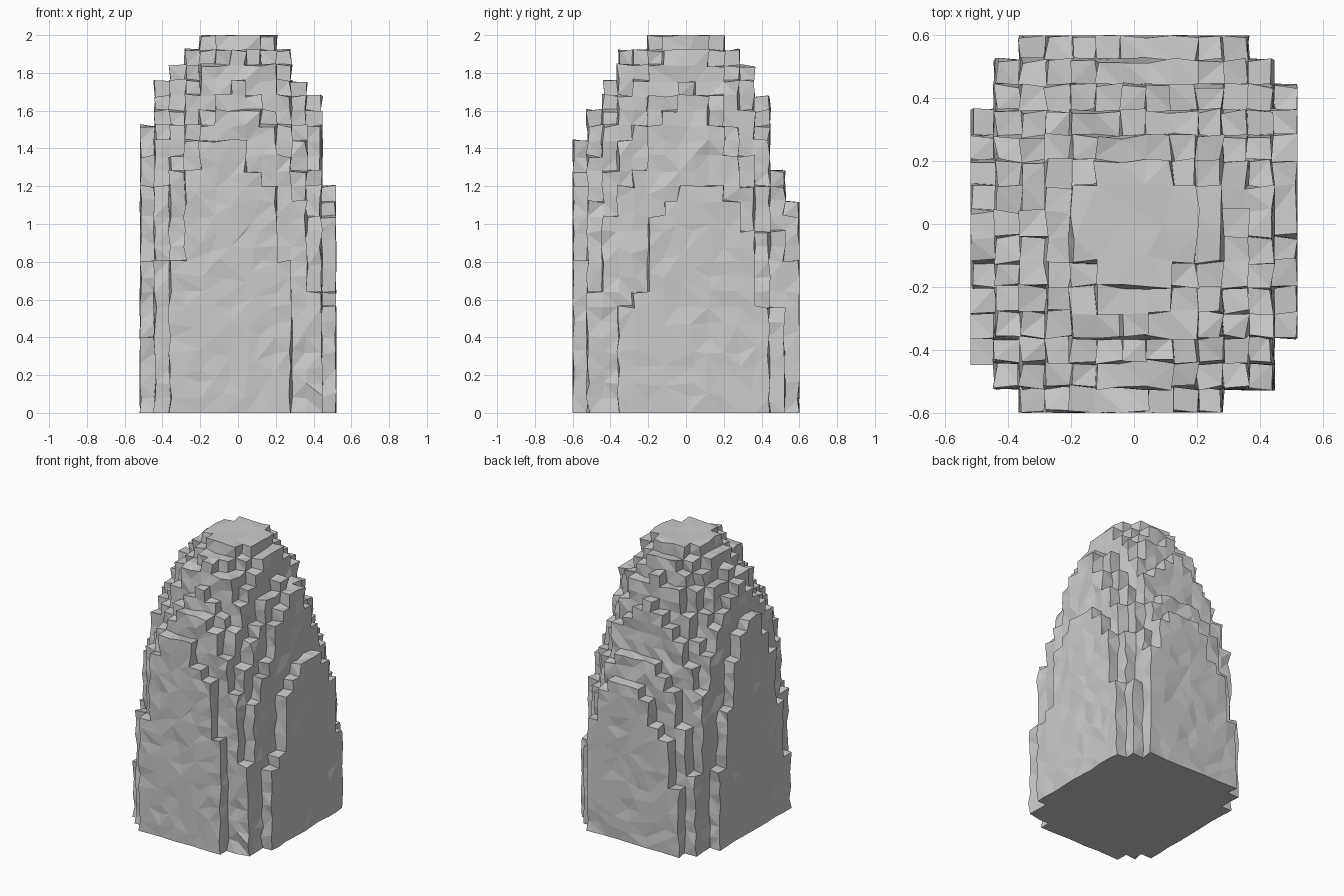
import bpy, bmesh, random

if "Cube" in bpy.data.objects:
    bpy.data.objects.remove(bpy.data.objects["Cube"])

random.seed(4)
C = 0.08          # block size
NI, NJ = 6, 7     # half counts of blocks in x and y

# Ridge heights of the dome seen from the front (i = -5..5) and side (j = -6..6)
RIDGE_X = [1.76, 1.84, 1.92, 2, 2, 2, 2, 2, 1.92, 1.76, 1.68]
RIDGE_Y = [1.6, 1.76, 1.92, 1.92, 2, 2, 2, 2, 2, 1.92, 1.84, 1.68, 1.28]

# Slabs on the four sides: first index, then heights
FRONT = (-4, [0.8, 1.28, 1.44, 1.44, 1.44, 1.28, 1.2, 0.8])
BACK = (-4, [0.48, 0.8, 0.88, 1.04, 1.12, 1.12, 1.12, 1.04, 0.8])
LEFT = (-5, [0.4, 0.8, 1.2, 1.36, 1.52, 1.52, 1.44, 1.28, 0.96, 0.56])
RIGHT = (-4, [0.56, 0.64, 1.04, 1.12, 1.2, 1.2, 1.2, 1.12, 0.96, 0.56])
# Second slabs behind the front, back and right ones
FRONT_2 = (-5, [0.8, 1.28, 1.44, 1.52, 1.6, 1.6, 1.6, 1.52, 1.36, 1.12, 0.64])
BACK_2 = (-5, [0.56, 0.88, 1.12, 1.2, 1.28, 1.28, 1.28, 1.28, 1.2, 0.96, 0.56])
RIGHT_2 = (-5, [1.04, 1.2, 1.28, 1.52, 1.6, 1.68, 1.68, 1.52, 1.36, 1.2, 0.96])


def slab(side, k):
    n = k - side[0]
    return side[1][n] if 0 <= n < len(side[1]) else 0


def dome(i, j):
    """Ridge heights fall away towards the rounded corners."""
    return RIDGE_X[i + 5] + RIDGE_Y[j + 6] - 2 - 0.013 * abs(i * j)


def layers(i, j):
    """Number of stacked blocks in one column."""
    if abs(i) > NI or abs(j) > NJ:
        return 0
    if j == -NJ:
        h = slab(FRONT, i)
    elif j == NJ:
        h = slab(BACK, i)
    elif i == -NI:
        h = slab(LEFT, j)
    elif i == NI:
        h = slab(RIGHT, j)
    elif j == 1 - NJ:
        h = slab(FRONT_2, i)
    elif j == NJ - 1:
        h = slab(BACK_2, i)
    elif i == NI - 1:
        h = slab(RIGHT_2, j)
    else:
        h = dome(i, j)
    return round(h / C)


H = {(i, j): layers(i, j) for i in range(-NI - 1, NI + 2) for j in range(-NJ - 1, NJ + 2)}

# Stepped rock surface: tops, undersides and exposed walls
bm = bmesh.new()
verts = {}


def vert(i, j, k):
    key = (i, j, k)
    if key not in verts:
        verts[key] = bm.verts.new(((i - 0.5) * C, (j - 0.5) * C, k * C))
    return verts[key]


def quad(*keys):
    bm.faces.new([vert(*k) for k in keys])


for (i, j), h in H.items():
    if not h:
        continue
    quad((i, j, h), (i + 1, j, h), (i + 1, j + 1, h), (i, j + 1, h))
    quad((i, j, 0), (i, j + 1, 0), (i + 1, j + 1, 0), (i + 1, j, 0))
    sides = (((0, -1), (i, j), (i + 1, j)), ((1, 0), (i + 1, j), (i + 1, j + 1)),
             ((0, 1), (i + 1, j + 1), (i, j + 1)), ((-1, 0), (i, j + 1), (i, j)))
    for (di, dj), a, b in sides:
        for k in range(H[i + di, j + dj], h):
            quad((*a, k), (*b, k), (*b, k + 1), (*a, k + 1))

# Chipped, uneven stone faces inside the overall bounds
J = 0.01
for v in bm.verts:
    x, y, z = v.co
    v.co.x = max(-0.52, min(0.52, x + random.uniform(-J, J)))
    v.co.y = max(-0.6, min(0.6, y + random.uniform(-J, J)))
    if z > 0:
        v.co.z = min(2.0, z + random.uniform(-J, J))
bmesh.ops.triangulate(bm, faces=bm.faces[:])

mesh = bpy.data.meshes.new("rock_dome")
bm.to_mesh(mesh)
bm.free()
rock = bpy.data.objects.new("rock_dome", mesh)
bpy.context.collection.objects.link(rock)

# Merge small facets into larger flat chips
dec = rock.modifiers.new("facets", 'DECIMATE')
dec.ratio = 0.75
